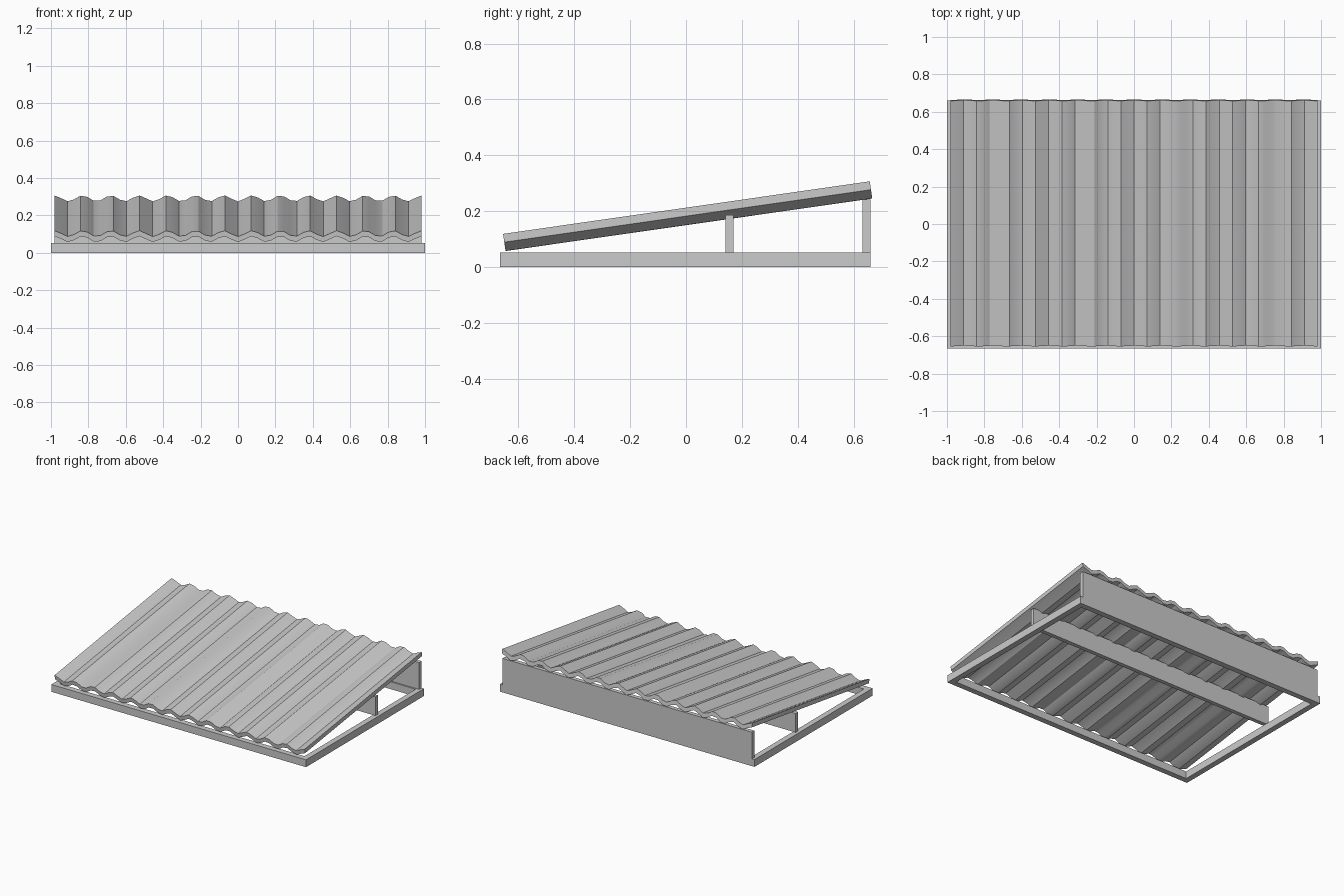
import bpy, bmesh, math
from mathutils import Matrix

if "Cube" in bpy.data.objects:
    bpy.data.objects.remove(bpy.data.objects["Cube"])


def box(name, x0, x1, y0, y1, z0, z1):
    bm = bmesh.new()
    bmesh.ops.create_cube(bm, size=1)
    bmesh.ops.scale(bm, verts=bm.verts, vec=(x1 - x0, y1 - y0, z1 - z0))
    bmesh.ops.translate(bm, verts=bm.verts, vec=((x0 + x1) / 2, (y0 + y1) / 2, (z0 + z1) / 2))
    return to_object(name, bm)


def to_object(name, bm):
    bmesh.ops.recalc_face_normals(bm, faces=bm.faces)
    me = bpy.data.meshes.new(name)
    bm.to_mesh(me)
    bm.free()
    ob = bpy.data.objects.new(name, me)
    bpy.context.collection.objects.link(ob)
    return ob


# Base frame: one rectangular ring, extruded upwards
FRONT, BACK, BAR, BASE_H = -0.665, 0.66, 0.04, 0.052
bm = bmesh.new()
rings = []
for z in (0, BASE_H):
    for inset in (0, BAR):
        x, y0, y1 = 1 - inset, FRONT + inset, BACK - inset
        rings.append([bm.verts.new((px, py, z)) for px, py in
                      ((-x, y0), (x, y0), (x, y1), (-x, y1))])
low_out, low_in, top_out, top_in = rings
for a, b in ((low_out, low_in), (low_in, top_in), (top_in, top_out), (top_out, low_out)):
    for i in range(4):
        j = (i + 1) % 4
        bm.faces.new((a[i], a[j], b[j], b[i]))
to_object("base_frame", bm)

# Support boards under the roof
box("middle_support_board", -0.98, 0.98, 0.141, 0.170, BASE_H, 0.186)
box("back_support_board", -0.98, 0.98, 0.631, 0.66, BASE_H, 0.241)

# Corrugated roof: wave profile swept along the slope
HALF_W, SEGS, WAVES = 0.982, 56, 13
AMP, THICK, LENGTH = 0.016, 0.030, 1.326
bm = bmesh.new()
profile = []
for i in range(SEGS + 1):
    t = i / SEGS
    profile.append((HALF_W * (2 * t - 1), AMP * math.cos(2 * math.pi * WAVES * t)))
rows = [[bm.verts.new((x, y, z + dz)) for x, z in profile]
        for y, dz in ((-LENGTH / 2, THICK / 2), (LENGTH / 2, THICK / 2),
                      (LENGTH / 2, -THICK / 2), (-LENGTH / 2, -THICK / 2))]
for k in range(4):
    a, b = rows[k], rows[(k + 1) % 4]
    for i in range(SEGS):
        bm.faces.new((a[i], a[i + 1], b[i + 1], b[i]))
for end in (0, SEGS):
    bm.faces.new([r[end] for r in rows])
slope = Matrix.Translation((0, 0.006, 0.182)) @ Matrix.Rotation(math.radians(8.15), 4, 'X')
bmesh.ops.transform(bm, matrix=slope, verts=bm.verts)
roof = to_object("corrugated_roof", bm)
bpy.context.view_layer.objects.active = roof
roof.select_set(True)
bpy.ops.object.shade_smooth_by_angle(angle=math.radians(30))
